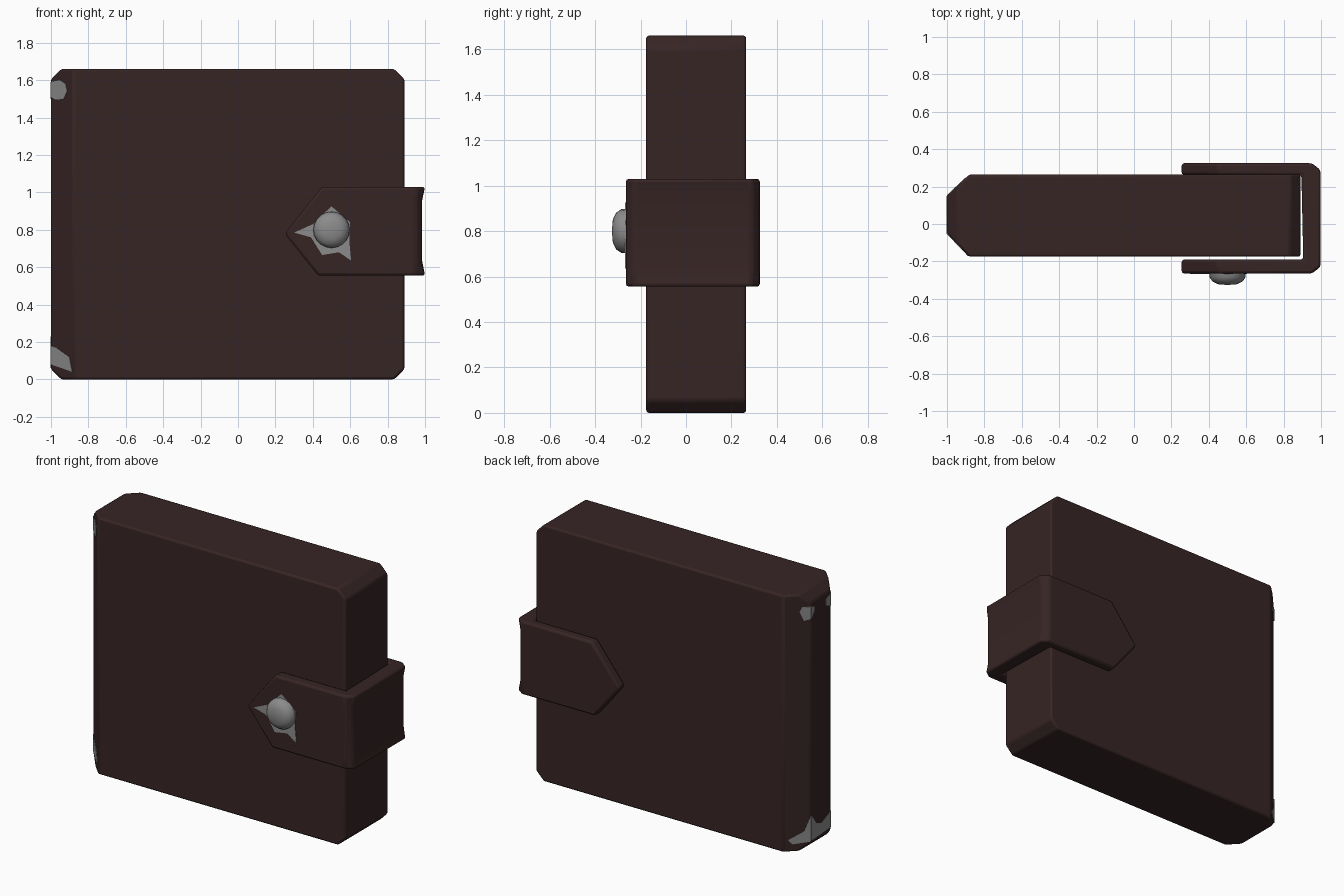
import bpy, bmesh, math
from mathutils import Vector

cube = bpy.data.objects.get("Cube")
if cube:
    bpy.data.objects.remove(cube, do_unlink=True)


def material(name, rgb):
    m = bpy.data.materials.new(name)
    m.use_nodes = True
    m.diffuse_color = (*rgb, 1)
    m.node_tree.nodes["Principled BSDF"].inputs["Base Color"].default_value = (*rgb, 1)
    return m


LEATHER = material("dark brown leather", (0.038, 0.018, 0.018))
METAL = material("grey metal", (0.26, 0.26, 0.26))


def prism(points, direction):
    """Solid made by extruding a flat outline along a direction."""
    bm = bmesh.new()
    face = bm.faces.new([bm.verts.new(p) for p in points])
    new = bmesh.ops.extrude_face_region(bm, geom=[face])["geom"]
    verts = [g for g in new if isinstance(g, bmesh.types.BMVert)]
    bmesh.ops.translate(bm, verts=verts, vec=direction)
    return bm


def trim(bm, point, normal, keep_all=False):
    """Slice with a plane, dropping what lies beyond it and capping the cut."""
    geom = bm.verts[:] + bm.edges[:] + bm.faces[:]
    cut = bmesh.ops.bisect_plane(bm, geom=geom, plane_co=point, plane_no=normal,
                                 clear_outer=not keep_all)["geom_cut"]
    if not keep_all:
        edges = [g for g in cut if isinstance(g, bmesh.types.BMEdge)]
        bmesh.ops.holes_fill(bm, edges=edges)


def finish(name, bm, mat, bevel=0, angle=35):
    bmesh.ops.recalc_face_normals(bm, faces=bm.faces)
    mesh = bpy.data.meshes.new(name)
    bm.to_mesh(mesh)
    bm.free()
    mesh.materials.append(mat)
    ob = bpy.data.objects.new(name, mesh)
    bpy.context.collection.objects.link(ob)
    bpy.ops.object.select_all(action="DESELECT")
    ob.select_set(True)
    bpy.context.view_layer.objects.active = ob
    bpy.ops.object.shade_smooth_by_angle(angle=math.radians(angle))
    if bevel:
        mod = ob.modifiers.new("soft edges", "BEVEL")
        mod.width, mod.segments = bevel, 2
        mod.limit_method, mod.angle_limit = "ANGLE", math.radians(25)
    return ob


# Book body: chamfered spine, clipped corners
L, R, TOP = -1.0, 0.89, 1.66
outline = [(L, -0.05), (-0.88, -0.175), (R, -0.175), (R, 0.265), (-0.88, 0.265), (L, 0.15)]
body = prism([(x, y, 0) for x, y in outline], (0, 0, TOP))
for x, sx in ((L, -1), (R, 1)):
    for z, sz in ((0, -1), (TOP, 1)):
        trim(body, (x - sx * 0.055, 0, z), (sx, 0, sz))
finish("book_body", body, LEATHER, 0.012)

# Strap: wraps round the opening edge, with pointed ends
strap_outline = [(0.2, -0.265), (0.95, -0.265), (0.985, -0.23), (0.985, 0.29), (0.95, 0.325),
                 (0.2, 0.325), (0.2, 0.262), (0.895, 0.262), (0.905, -0.19), (0.2, -0.19)]
strap = prism([(x, y, 0.555) for x, y in strap_outline], (0, 0, 0.475))
for sz in (1, -1):
    trim(strap, (0.25, 0, 0.78), (-0.24, 0, sz * 0.19))
for z in (0.63, 0.96):
    trim(strap, (0, 0, z), (0, 0, 1), keep_all=True)
for v in strap.verts:  # flared rims of the band
    if v.co.x > 0.97 and not 0.6 < v.co.z < 1.0:
        v.co.x += 0.015
finish("strap", strap, LEATHER, 0.014)

# Clasp button: rounded knob
button = bmesh.new()
profile = [(0.098, -0.255), (0.096, -0.285), (0.08, -0.308), (0.05, -0.322), (0, -0.326)]
verts = [button.verts.new((0.5 + r, y, 0.8)) for r, y in profile]
edges = [button.edges.new(pair) for pair in zip(verts, verts[1:])]
bmesh.ops.spin(button, geom=verts + edges, cent=(0.5, 0, 0.8), axis=(0, 1, 0),
               angle=math.tau, steps=20)
bmesh.ops.remove_doubles(button, verts=button.verts, dist=0.0005)
finish("clasp_button", button, METAL, angle=60)


# Metal plates
def plate(name, points, normal):
    n = Vector(normal).normalized()
    finish(name, prism([Vector(p) - n * 0.002 for p in points], n * 0.005), METAL)


def front_slope(x):
    return -0.05 - (x - L) * 0.125 / 0.12


def back_slope(x):
    return 0.15 + (x - L) * 0.115 / 0.12


star = [(0.30, 0.785), (0.40, 0.83), (0.44, 0.87), (0.50, 0.925), (0.60, 0.84),
        (0.595, 0.74), (0.605, 0.635), (0.54, 0.68), (0.45, 0.665), (0.39, 0.76)]
plate("clasp_plate", [(x, -0.265, z) for x, z in star], (0, -1, 0))

FRONT, BACK, SPINE = (-0.125, -0.12, 0), (-0.115, 0.12, 0), (-1, 0, 0)
top_spot = [(L, 1.51), (-0.97, 1.495), (-0.93, 1.5), (-0.912, 1.54), (-0.92, 1.58),
            (-0.95, 1.6), (L, 1.59)]
low_spot = [(L, 0.18), (-0.97, 0.17), (-0.9, 0.12), (-0.885, 0.04), (-0.94, 0.06), (L, 0.08)]
plate("front_top_stud", [(x, front_slope(x), z) for x, z in top_spot], FRONT)
plate("front_low_stud", [(x, front_slope(x), z) for x, z in low_spot], FRONT)

back_top = [(L, 1.5), (-0.97, 1.49), (-0.95, 1.55), (-0.96, 1.58), (L, 1.58)]
back_low = [(L, 0.23), (-0.97, 0.13), (-0.9, 0.08), (-0.92, 0.05), (L, 0.06)]
plate("back_top_stud", [(x, back_slope(x), z) for x, z in back_top], BACK)
plate("back_low_stud", [(x, back_slope(x), z) for x, z in back_low], BACK)

spine_plates = {
    "spine_top_front_stud": [(-0.05, 1.51), (0.0, 1.53), (0.0, 1.57), (-0.05, 1.59)],
    "spine_top_back_stud": [(0.15, 1.5), (0.12, 1.54), (0.12, 1.57), (0.15, 1.58)],
    "spine_low_stud": [(-0.05, 0.08), (-0.05, 0.18), (0.05, 0.14), (0.1, 0.16),
                       (0.15, 0.23), (0.15, 0.065)],
}
for name, pts in spine_plates.items():
    plate(name, [(L, y, z) for y, z in pts], SPINE)
